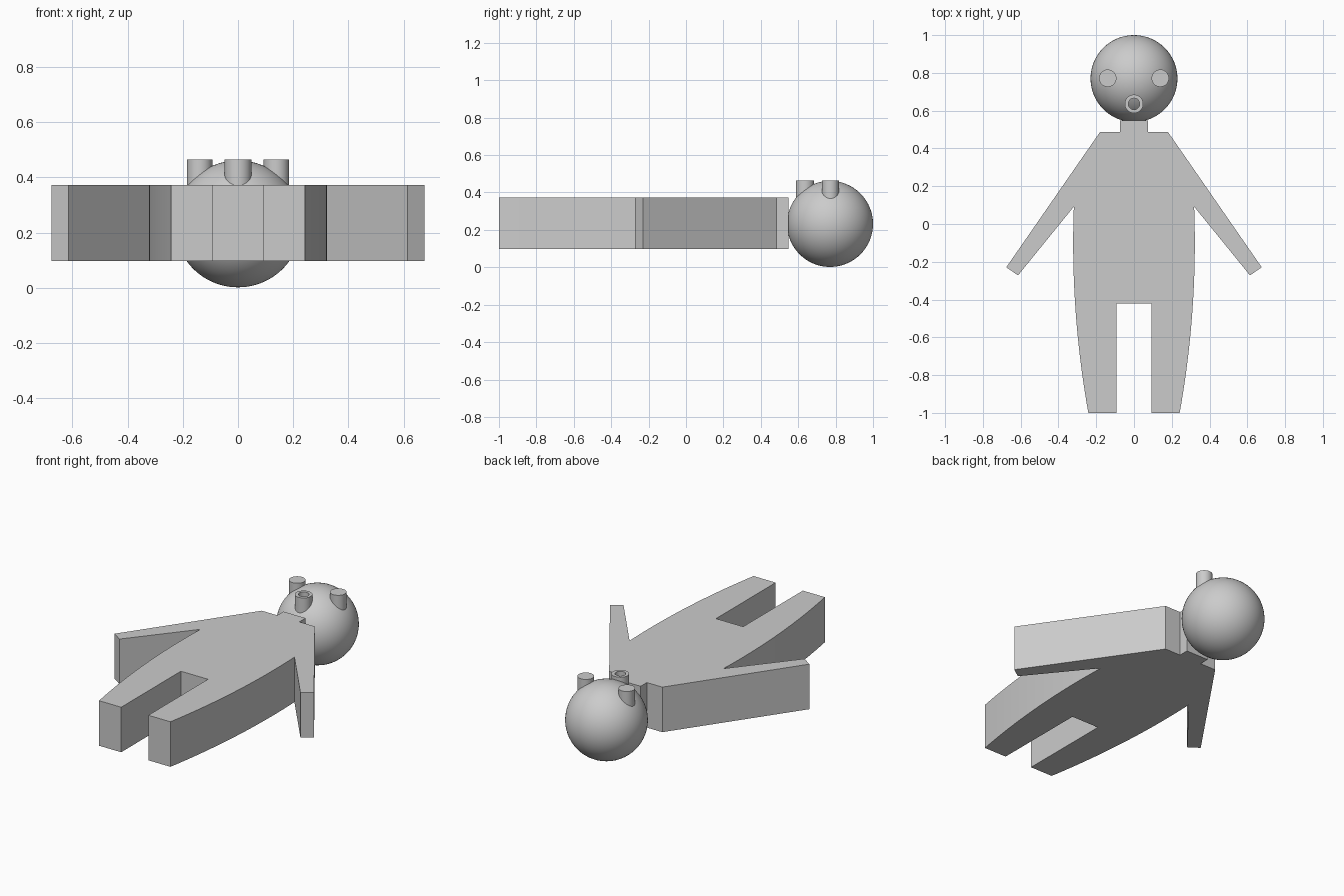
import bpy, bmesh, math

cube = bpy.data.objects.get("Cube")
if cube:
    bpy.data.objects.remove(cube, do_unlink=True)

grey = bpy.data.materials.new("plain grey")
grey.use_nodes = True
GREY = (0.6, 0.6, 0.6, 1)
grey.diffuse_color = GREY
for node in grey.node_tree.nodes:
    if node.type == 'BSDF_PRINCIPLED':
        node.inputs["Base Color"].default_value = GREY


def finish(name, bm, location=(0, 0, 0)):
    """Turn a bmesh into a smooth object with sharp corners."""
    bmesh.ops.recalc_face_normals(bm, faces=bm.faces)
    mesh = bpy.data.meshes.new(name)
    bm.to_mesh(mesh)
    bm.free()
    mesh.materials.append(grey)
    obj = bpy.data.objects.new(name, mesh)
    obj.location = location
    bpy.context.collection.objects.link(obj)
    bpy.ops.object.select_all(action='DESELECT')
    obj.select_set(True)
    bpy.context.view_layer.objects.active = obj
    bpy.ops.object.shade_smooth_by_angle(angle=math.radians(30))
    return obj


def lathe(name, profile, location, closed=False, steps=40):
    """Spin a (radius, height) profile around the vertical axis."""
    bm = bmesh.new()
    verts = [bm.verts.new((r, 0, z)) for r, z in profile]
    pairs = list(zip(verts, verts[1:]))
    if closed:
        pairs.append((verts[-1], verts[0]))
    edges = [bm.edges.new(p) for p in pairs]
    bmesh.ops.spin(bm, geom=verts + edges, axis=(0, 0, 1), cent=(0, 0, 0),
                   angle=2 * math.pi, steps=steps)
    bmesh.ops.remove_doubles(bm, verts=bm.verts, dist=1e-5)
    return finish(name, bm, location)


# Body: half outline from neck to crotch, with a bowed flank
BOTTOM, TOP = 0.097, 0.373
neck_and_arm = [(0.075, 0.547), (0.075, 0.487), (0.18, 0.487),
                (0.676, -0.229), (0.614, -0.272)]
flank = []
for i in range(25):
    y = 0.092 - 1.092 * i / 24
    flank.append((0.322 - 0.099 * (y + 0.1) ** 2, y))
inner_leg = [(0.092, -1.0), (0.092, -0.422)]
half = neck_and_arm + flank + inner_leg
outline = half + [(-x, y) for x, y in reversed(half)]

bm = bmesh.new()
base = bm.faces.new([bm.verts.new((x, y, BOTTOM)) for x, y in outline])
raised = bmesh.ops.extrude_face_region(bm, geom=[base], use_keep_orig=True)
for v in raised["geom"]:
    if isinstance(v, bmesh.types.BMVert):
        v.co.z = TOP
finish("body", bm)

# Head
HEAD_Y, RADIUS = 0.77, 0.23
bm = bmesh.new()
bmesh.ops.create_uvsphere(bm, u_segments=64, v_segments=32, radius=RADIUS)
finish("head", bm, (0, HEAD_Y, RADIUS + 0.002))

# Eyes: short pegs rising out of the head
PEG_BASE, PEG_TOP = 0.32, 0.465
height = PEG_TOP - PEG_BASE
for name, side in (("left_eye", 1), ("right_eye", -1)):
    lathe(name, [(0, 0), (0.046, 0), (0.046, height), (0, height)],
          (side * 0.139, HEAD_Y + 0.002, PEG_BASE))

# Mouth: open tube with the head surface showing inside
lathe("mouth", [(0.03, 0), (0.049, 0), (0.049, height), (0.03, height)],
      (0, 0.636, PEG_BASE), closed=True)
